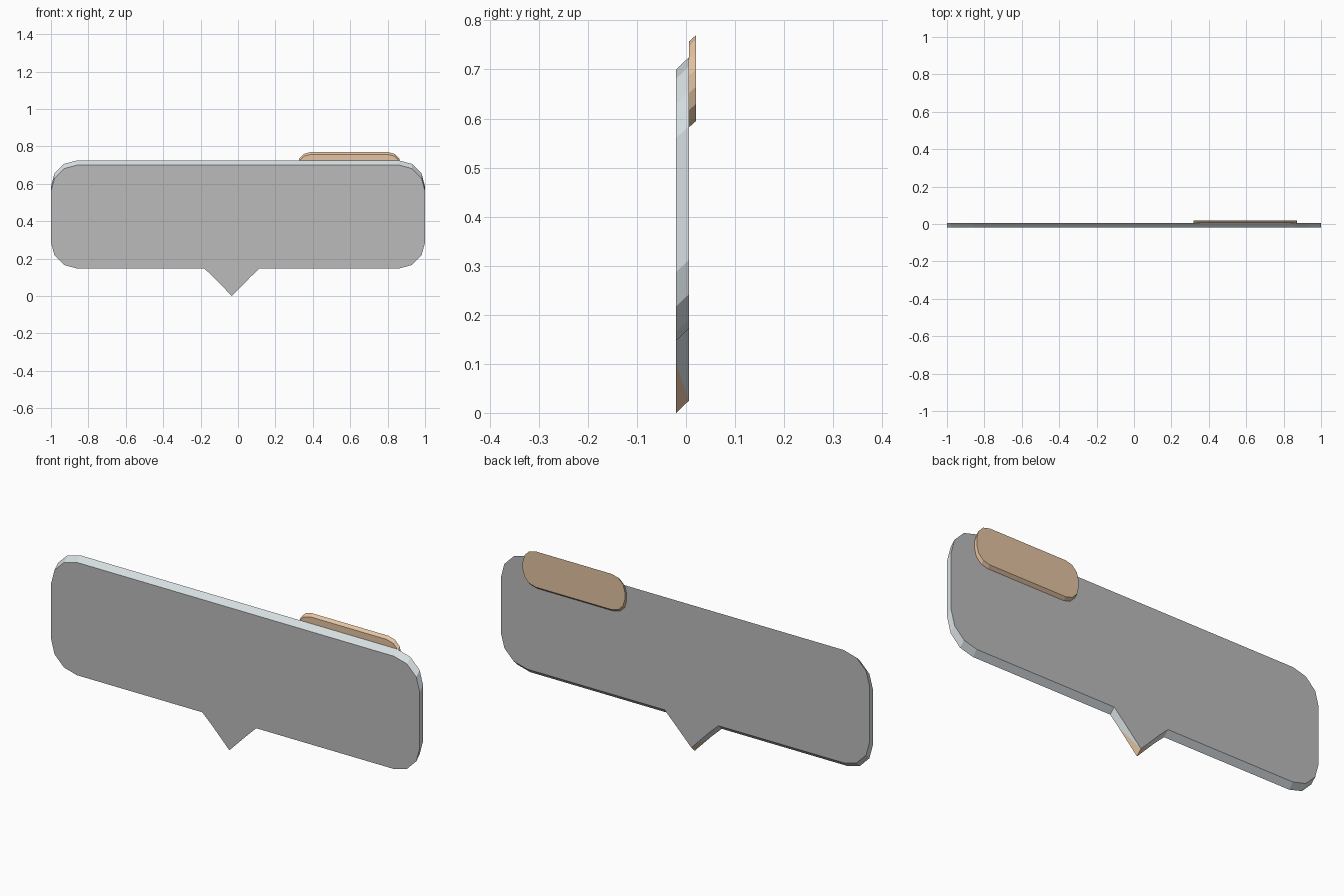
import bpy, bmesh
from math import cos, sin, pi

if "Cube" in bpy.data.objects:
    bpy.data.objects.remove(bpy.data.objects["Cube"])


def material(name, colour):
    m = bpy.data.materials.new(name)
    m.diffuse_color = colour
    m.use_nodes = True
    m.node_tree.nodes["Principled BSDF"].inputs["Base Color"].default_value = m.diffuse_color
    return m


face_grey = material("face_grey", (0.5, 0.5, 0.5, 1))
rim_grey = material("pale_rim", (0.68, 0.74, 0.76, 1))
tan = material("tan", (0.78, 0.55, 0.36, 1))


def rounded(x0, x1, z0, z1, r, steps=3):
    """Rounded rectangle, counter-clockwise, starting at bottom right corner."""
    pts = []
    corners = [(x1 - r, z0 + r), (x1 - r, z1 - r), (x0 + r, z1 - r), (x0 + r, z0 + r)]
    for i, (cx, cz) in enumerate(corners):
        for s in range(steps + 1):
            a = (i - 1 + s / steps) * pi / 2
            pts.append((cx + r * cos(a), cz + r * sin(a)))
    return pts


def slab(name, outline, y0, y1, rise, cap_mat, rim_mat, tip=None):
    """Extrude an outline backwards while it slides upwards by rise."""
    bm = bmesh.new()
    front = [bm.verts.new((x, y0, z)) for x, z in outline]
    back = [bm.verts.new((x, y1, z + rise)) for x, z in outline]
    bm.faces.new(front)
    bm.faces.new(back[::-1])
    n = len(outline)
    for i in range(n):
        j = (i + 1) % n
        a, b, c, d = front[j], front[i], back[i], back[j]
        if tip in (i, j):
            # tan triangle on each side of the pointer tip
            tris = [(a, b, c), (a, c, d)] if j != tip else [(a, b, d), (b, c, d)]
            if j != tip:
                tris = [(a, b, c), (a, c, d)]
            for k, t in enumerate(tris):
                bm.faces.new(t).material_index = 2 if k == 0 else 1
        else:
            bm.faces.new((a, b, c, d)).material_index = 1
    bmesh.ops.recalc_face_normals(bm, faces=bm.faces)
    me = bpy.data.meshes.new(name)
    bm.to_mesh(me)
    bm.free()
    for m in (cap_mat, rim_mat, tan):
        me.materials.append(m)
    ob = bpy.data.objects.new(name, me)
    bpy.context.collection.objects.link(ob)
    return ob


# Speech bubble panel with a pointer at the bottom
pointer = [(-0.18, 0.147), (-0.13, 0.1), (-0.033, 0.0), (0.065, 0.1), (0.113, 0.147)]
bubble = rounded(-1, 1, 0.147, 0.7, 0.14) + pointer
slab("speech_panel", bubble, -0.02, 0.006, 0.025, face_grey, rim_grey, tip=len(bubble) - 3)

# Small name tab behind the top edge
slab("name_tab", rounded(0.318, 0.872, 0.582, 0.757, 0.07), 0.006, 0.02, 0.0125, tan, tan)
